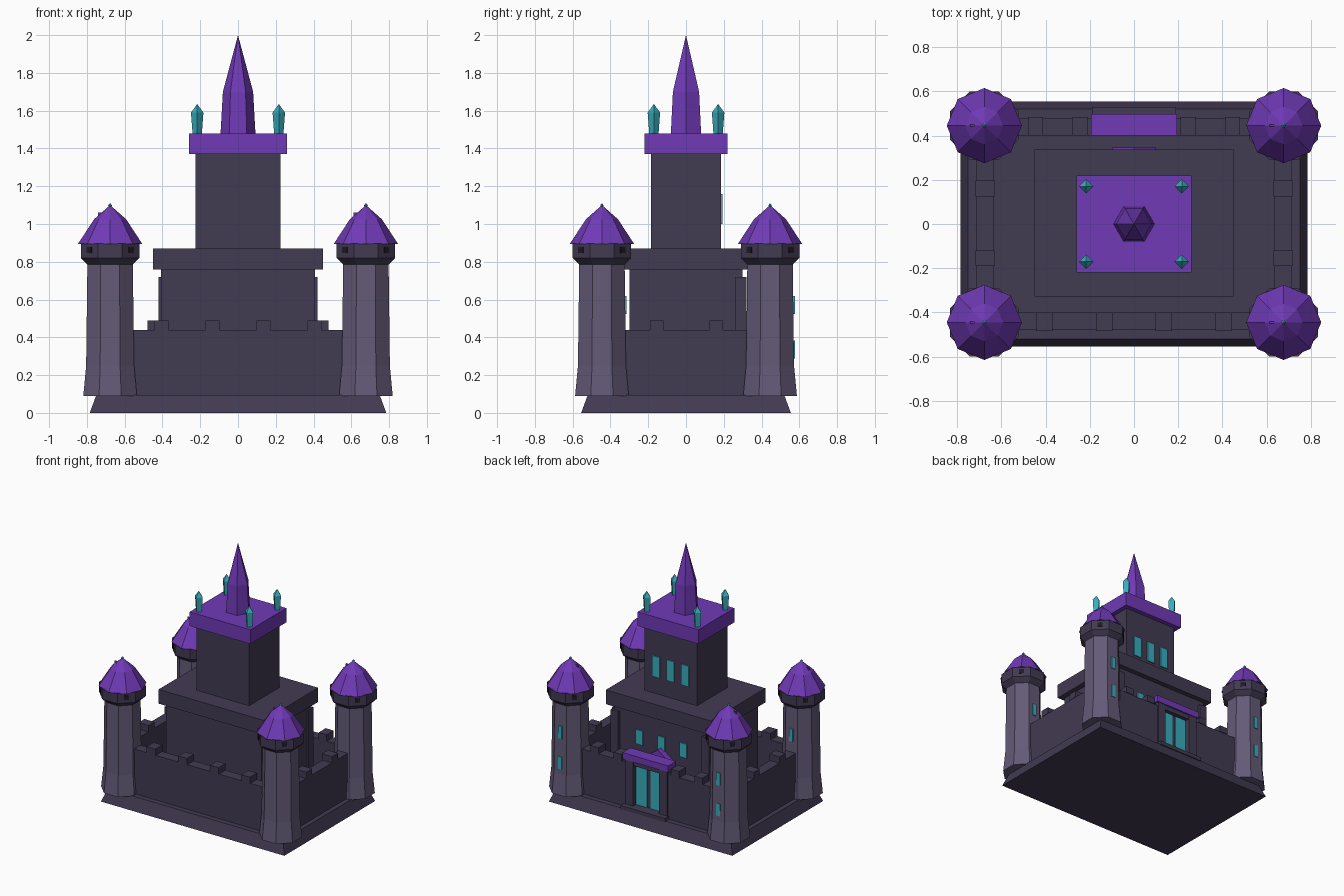
import bpy, bmesh
from math import cos, sin, pi, radians

old = bpy.data.objects.get("Cube")
if old:
    bpy.data.objects.remove(old, do_unlink=True)


def material(name, rgb):
    m = bpy.data.materials.new(name)
    m.use_nodes = True
    m.diffuse_color = (*rgb, 1)
    m.node_tree.nodes["Principled BSDF"].inputs["Base Color"].default_value = (*rgb, 1)
    return m


STONE = material("dark stone", (0.055, 0.043, 0.085))
SHAFT = material("pale stone", (0.127, 0.102, 0.185))
PURPLE = material("purple roof", (0.162, 0.042, 0.47))
TEAL = material("teal glow", (0.04, 0.42, 0.51))
DARK = material("shadow stone", (0.014, 0.011, 0.02))


def finish(bm, name, mat):
    bmesh.ops.recalc_face_normals(bm, faces=bm.faces)
    mesh = bpy.data.meshes.new(name)
    bm.to_mesh(mesh)
    bm.free()
    mesh.materials.append(mat)
    ob = bpy.data.objects.new(name, mesh)
    bpy.context.collection.objects.link(ob)
    return ob


def box(name, mat, x, y, z, inset=0.0):
    """Box from (min, max) ranges; inset narrows the top."""
    bm = bmesh.new()
    for v in bmesh.ops.create_cube(bm, size=1)["verts"]:
        up = v.co.z > 0
        d = inset if up else 0
        v.co = (x[1] - d if v.co.x > 0 else x[0] + d,
                y[1] - d if v.co.y > 0 else y[0] + d, z[up])
    return finish(bm, name, mat)


def turned(name, mat, centre, profile, sides, turn=0.0):
    """Faceted solid from (radius, z) rings; a zero radius makes a tip."""
    bm = bmesh.new()
    rings = []
    for r, z in profile:
        n = sides if r else 1
        rings.append([bm.verts.new((centre[0] + r * cos(turn + 2 * pi * i / sides),
                                    centre[1] + r * sin(turn + 2 * pi * i / sides), z))
                      for i in range(n)])
    for a, b in zip(rings, rings[1:]):
        for i in range(sides):
            j = (i + 1) % sides
            if len(b) == 1:
                bm.faces.new((a[i], a[j], b[0]))
            elif len(a) == 1:
                bm.faces.new((a[0], b[j], b[i]))
            else:
                bm.faces.new((a[i], a[j], b[j], b[i]))
    for ring in (rings[0], rings[-1]):
        if len(ring) > 1:
            bm.faces.new(ring)
    return finish(bm, name, mat)


def around(c, half):
    return (c - half, c + half)


# Plinth
box("plinth", STONE, around(0, 0.785), around(0, 0.555), (0, 0.095), 0.035)

# Curtain walls with merlons
FLOOR, WALL, MERLON = 0.09, 0.44, 0.49
box("front_wall", STONE, around(0, 0.6), (-0.48, -0.4), (FLOOR, WALL))
for x in (-0.405, -0.135, 0.135, 0.405):
    box("front_merlon", STONE, around(x, 0.037), (-0.485, -0.4), (WALL, MERLON))
for s, side in ((1, "left"), (-1, "right")):
    box(side + "_wall", STONE, around(s * 0.675, 0.04), around(0, 0.4), (FLOOR, WALL))
    for y in (-0.155, 0.16):
        box(side + "_merlon", STONE, around(s * 0.675, 0.043), around(y, 0.036), (WALL, MERLON))
    box("back_wall_" + side, STONE, around(s * 0.39, 0.21), (0.4, 0.48), (FLOOR, WALL))
    for x in (0.245, 0.445):
        box("back_merlon", STONE, around(s * x, 0.034), (0.4, 0.485), (WALL, MERLON))
    # Gate jambs and doors
    box("gate_jamb_" + side, STONE, around(s * 0.145, 0.035), (0.405, 0.49), (FLOOR, 0.47))
    box("gate_door_" + side, TEAL, around(s * 0.061, 0.047), (0.43, 0.455), (FLOOR, 0.43))

# Gatehouse
box("gate_backing", STONE, around(0, 0.12), (0.405, 0.45), (FLOOR, 0.43))
box("gate_lintel", STONE, around(0, 0.18), (0.405, 0.485), (0.43, 0.47))
box("gate_canopy", PURPLE, around(0, 0.195), (0.4, 0.497), (0.465, 0.515))
box("gate_step", STONE, around(0, 0.19), (0.45, 0.53), (FLOOR, 0.12))

# Lower keep
box("keep_body", STONE, around(0, 0.408), around(0, 0.298), (FLOOR, 0.76))
box("keep_cornice", STONE, around(0, 0.45), around(0.005, 0.332), (0.76, 0.87))
for s in (-1, 1):
    box("keep_pilaster", STONE, around(s * 0.39, 0.032), (0.26, 0.32), (FLOOR, 0.72))
for x in (-0.19, 0, 0.19):
    box("keep_window", TEAL, around(x, 0.03), (0.29, 0.306), (0.505, 0.615))
box("keep_door", TEAL, around(0, 0.06), (0.29, 0.306), (FLOOR, 0.4))
box("keep_door_frame", STONE, around(0, 0.08), (0.28, 0.302), (FLOOR, 0.45))

# Gable over the keep door
bm = bmesh.new()
ends = [[bm.verts.new((x, y, z)) for x, z in ((-0.1, 0.455), (0.1, 0.455), (0, 0.53))]
        for y in (0.28, 0.345)]
for end in ends:
    bm.faces.new(end)
for i in range(3):
    j = (i + 1) % 3
    bm.faces.new((ends[0][i], ends[0][j], ends[1][j], ends[1][i]))
finish(bm, "keep_door_gable", PURPLE)

# Upper keep, roof slab and spire
box("upper_keep", STONE, around(0, 0.225), around(0, 0.185), (0.86, 1.38))
for x in (-0.125, 0, 0.125):
    box("upper_window", TEAL, around(x, 0.032), (0.17, 0.194), (1.0, 1.16))
box("roof_slab", PURPLE, around(0, 0.26), around(0, 0.22), (1.37, 1.48))
turned("spire", PURPLE, (0, 0), [(0.093, 1.47), (0.08, 1.7), (0, 2.0)], 6)
for sx in (-1, 1):
    for sy in (-1, 1):
        turned("roof_crystal", TEAL, (sx * 0.216, sy * 0.17),
               [(0.024, 1.47), (0.033, 1.59), (0, 1.635)], 4)

# Corner towers
FLAT = pi / 8          # turns an octagon so flat sides face the axes
K = 1 / cos(FLAT)      # flat-to-flat half width to corner radius
for sx in (-1, 1):
    for sy in (-1, 1):
        cx, cy = c = (sx * 0.677, sy * 0.445)
        turned("tower_shaft", SHAFT, c,
               [(0.142 * K, FLOOR), (0.127 * K, 0.25), (0.12 * K, 0.81)], 8, FLAT)
        turned("tower_head", STONE, c,
               [(0.12 * K, 0.785), (0.155 * K, 0.82), (0.155 * K, 0.897)], 8, FLAT)
        turned("tower_roof", PURPLE, c, [(0.17, 0.895), (0.085, 1.025), (0, 1.1)], 8)
        turned("tower_finial", TEAL, c, [(0, 1.085), (0.011, 1.098), (0, 1.111)], 6)
        box("tower_flag", PURPLE, (cx - 0.065, cx), around(cy, 0.004), (1.02, 1.06))
        for z in (0.335, 0.572):
            box("tower_window", TEAL, around(cx, 0.016), (cy + 0.1, cy + 0.131), around(z, 0.048))
        # Arrow slits on the diagonal sides of the head
        for a in (45, 135, 225, 315):
            slit = box("tower_slit", DARK, (0.14, 0.16), around(0, 0.018), around(0.862, 0.016))
            slit.location = (cx, cy, 0)
            slit.rotation_euler.z = radians(a)
